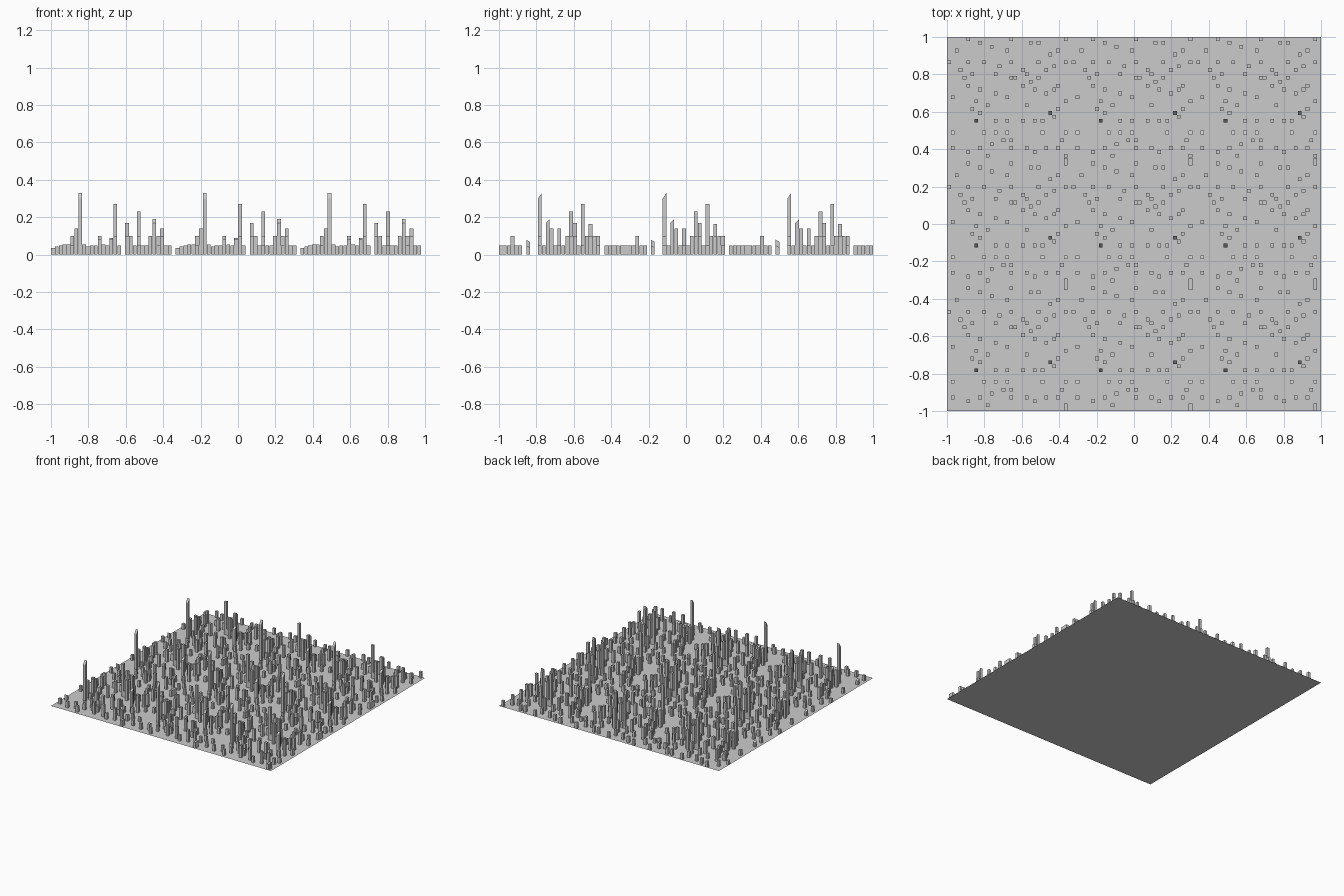
import bpy

if "Cube" in bpy.data.objects:
    bpy.data.objects.remove(bpy.data.objects["Cube"])

CELL = 2 / 96          # 3 x 3 tiles of 32 x 32 cells
GAP = 0.001

# One tile: row (from the +y edge) -> occupied columns (from the -x edge)
ROWS = {
    0: (5, 16, 30), 1: (8, 21, 23), 2: (11,), 3: (2, 15, 28), 4: (26,),
    6: (0, 5, 9, 16, 23, 30), 7: (13, 27), 8: (3, 19, 25), 9: (6, 12, 20),
    10: (4, 16, 17, 23), 11: (21,), 12: (5, 19, 28), 13: (8, 22, 27),
    14: (12, 25), 15: (1, 15), 16: (7, 30), 17: (10, 20), 18: (6, 28),
    19: (8, 26), 20: (27,), 21: (7, 12, 15, 19, 22, 24),
    24: (1, 9, 12, 15, 24, 30), 26: (14, 16, 29), 27: (11,),
    28: (1, 8, 16, 20, 25, 28), 29: (5, 22), 30: (10, 30), 31: (30,),
}

# Tallest height in each column; low rows are capped further
COL = [.035, .045, .05, .055, .055, .1, .14, .33, .055, .045, .115, .05, .14, .055, .055, .09,
       .27, .05, .04, .17, .1, .05, .23, .05, .05, .1, .19, .1, .14, .05, .05, .04]
ROWCAP = {6: .1, 7: .1, 8: .165, 9: .1, 10: .27, 12: .17, 13: .23, 14: .1,
          16: .14, 18: .14, 19: .19, 21: .33, 24: .08, 28: .1}
TALL = {(10, 16): .27, (12, 19): .17, (13, 22): .23, (8, 19): .165, (19, 26): .19, (21, 7): .33}


def height(row, col):
    if (row, col) in TALL:
        return TALL[row, col]
    return min(COL[col], ROWCAP.get(row, .05), .14 if row in (16, 18, 9) else .1)


def slope(row, col):
    # positive: the roof falls toward -y; negative: toward +y
    if (row, col) == (21, 7):
        return .03
    if (row, col) == (19, 26):
        return .02
    return -.012 if row == 24 else 0


def make(name, verts, faces):
    mesh = bpy.data.meshes.new(name)
    mesh.from_pydata(verts, [], faces)
    mesh.update()
    obj = bpy.data.objects.new(name, mesh)
    bpy.context.collection.objects.link(obj)


# Thin ground sheet
make("base_sheet", [(-1, -1, 0), (1, -1, 0), (1, 1, 0), (-1, 1, 0)], [(0, 1, 2, 3)])

# Square posts repeated on every tile
verts, faces = [], []
for ty in range(3):
    for tx in range(3):
        for row, cols in ROWS.items():
            for col in cols:
                x0 = -1 + (tx * 32 + col) * CELL + GAP / 2
                x1 = x0 + CELL - GAP
                y1 = 1 - (ty * 32 + row) * CELL - GAP / 2
                y0 = y1 - CELL + GAP
                h, s = height(row, col), slope(row, col)
                front, back = h - max(s, 0), h + min(s, 0)
                n = len(verts)
                verts += [(x0, y0, 0), (x1, y0, 0), (x1, y1, 0), (x0, y1, 0),
                          (x0, y0, front), (x1, y0, front), (x1, y1, back), (x0, y1, back)]
                faces += [tuple(n + i for i in f) for f in
                          ((0, 3, 2, 1), (4, 5, 6, 7), (0, 1, 5, 4),
                           (1, 2, 6, 5), (2, 3, 7, 6), (3, 0, 4, 7))]
make("posts", verts, faces)
